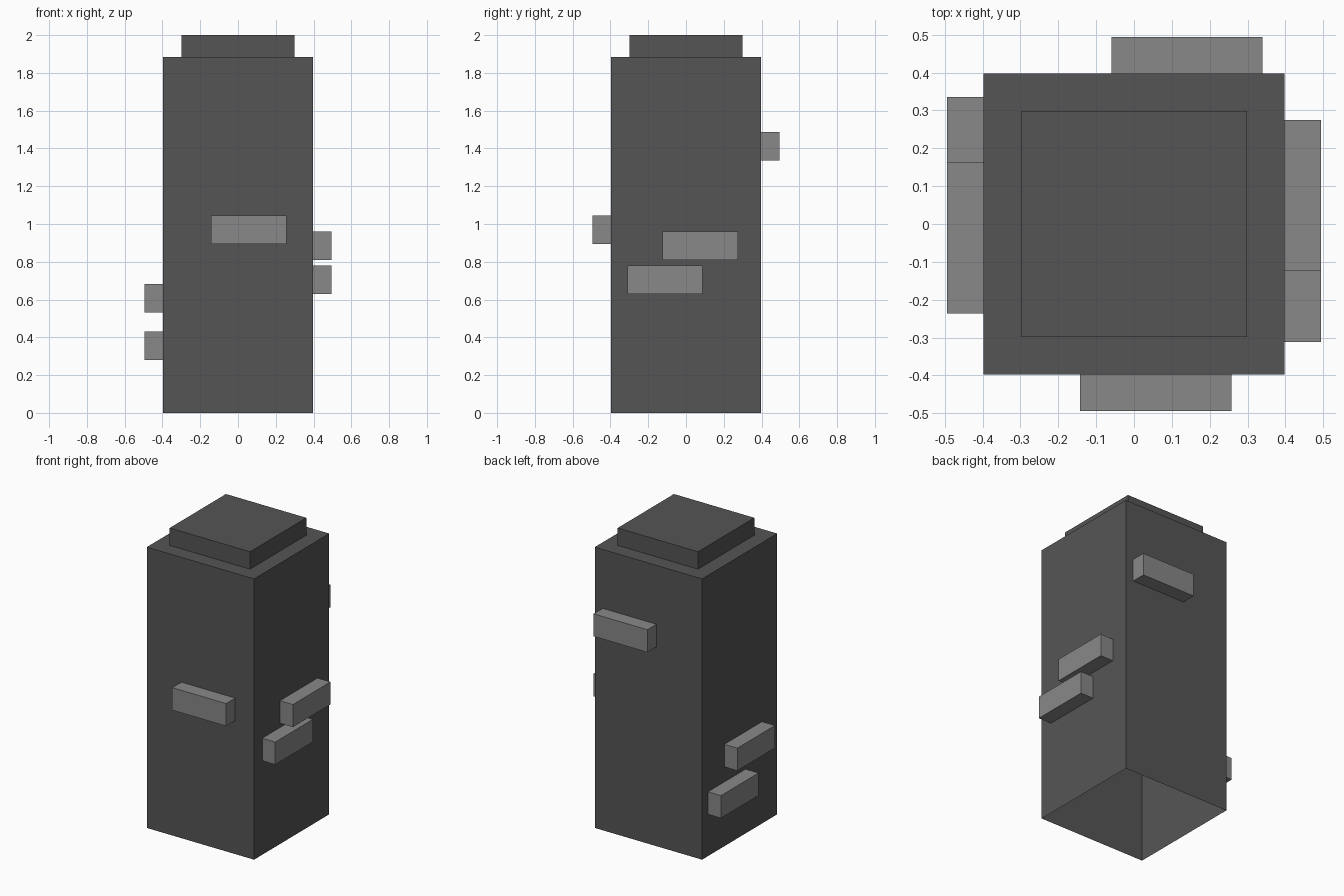
import bpy
import bmesh
from mathutils import Vector

if "Cube" in bpy.data.objects:
    bpy.data.objects.remove(bpy.data.objects["Cube"])


def material(name, value):
    mat = bpy.data.materials.new(name)
    mat.diffuse_color = (value, value, value, 1)
    mat.use_nodes = True
    mat.node_tree.nodes["Principled BSDF"].inputs["Base Color"].default_value = mat.diffuse_color
    return mat


DARK = material("dark grey", 0.091)
LIGHT = material("light grey", 0.246)


def box(name, low, high, mat, open_side=None):
    """Box between two corners; the face pointing along open_side is left out."""
    low, high = Vector(low), Vector(high)
    bm = bmesh.new()
    bmesh.ops.create_cube(bm, size=1)
    bm.normal_update()
    if open_side:
        gone = [f for f in bm.faces if f.normal.dot(Vector(open_side)) > 0.9]
        bmesh.ops.delete(bm, geom=gone, context='FACES')
    for v in bm.verts:
        v.co = (low + high) / 2 + v.co * (high - low)
    mesh = bpy.data.meshes.new(name)
    bm.to_mesh(mesh)
    bm.free()
    mesh.materials.append(mat)
    obj = bpy.data.objects.new(name, mesh)
    bpy.context.collection.objects.link(obj)


R = 0.398      # half width of the pillar
OUT = 0.494    # reach of the blocks
TOP = 1.883    # pillar height
LONG, TALL = 0.399, 0.151

# Hollow pillar, open underneath, and its cap
box("pillar", (-R, -R, 0), (R, R, TOP), DARK, open_side=(0, 0, -1))
box("cap", (-0.298, -0.298, TOP), (0.298, 0.298, 2), DARK, open_side=(0, 0, -1))

# Protruding blocks: name, axis, side, start along the wall, bottom height
blocks = [
    ("front_block", "y", -1, -0.142, 0.895),
    ("back_block", "y", 1, -0.059, 1.337),
    ("right_upper_block", "x", 1, -0.124, 0.810),
    ("right_lower_block", "x", 1, -0.311, 0.630),
    ("left_upper_block", "x", -1, -0.237, 0.532),
    ("left_lower_block", "x", -1, -0.064, 0.280),
]
for name, axis, side, start, z in blocks:
    a, b = sorted((side * R, side * OUT))
    if axis == "x":
        box(name, (a, start, z), (b, start + LONG, z + TALL), LIGHT, (-side, 0, 0))
    else:
        box(name, (start, a, z), (start + LONG, b, z + TALL), LIGHT, (0, -side, 0))
